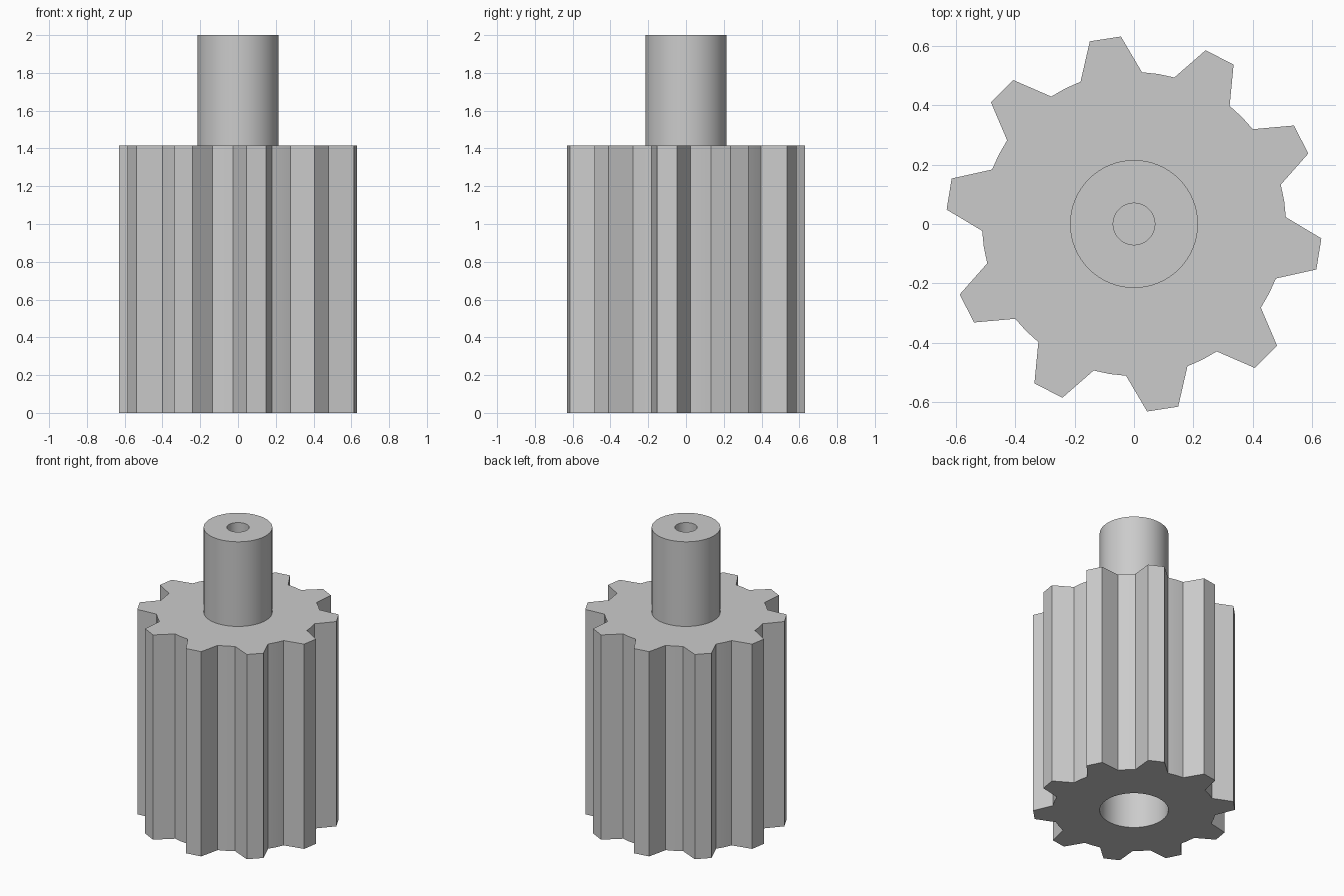
import bpy
import bmesh
from math import cos, sin, radians

cube = bpy.data.objects.get("Cube")
if cube:
    bpy.data.objects.remove(cube, do_unlink=True)

# Sizes
TEETH = 10
GEAR_TOP = 1.415
SHAFT_TOP = 2.0
SHAFT_R = 0.215
HOLE_R = 0.07
ROOT_R, TIP_R = 0.511, 0.632
BORE_DEPTH = SHAFT_TOP - GEAR_TOP
HOLE_DEPTH = 0.25

# Material
steel = bpy.data.materials.new("plain_grey")
steel.use_nodes = True
grey = (0.6, 0.6, 0.6, 1.0)
steel.diffuse_color = grey
steel.node_tree.nodes["Principled BSDF"].inputs["Base Color"].default_value = grey


def ring(angles, radii, z):
    """Closed loop of points around the z axis."""
    return [(r * cos(radians(a)), r * sin(radians(a)), z)
            for a, r in zip(angles, radii)]


def loft(name, rings):
    """Skin consecutive rings and cap both ends."""
    bm = bmesh.new()
    loops = [[bm.verts.new(p) for p in pts] for pts in rings]
    for low, high in zip(loops, loops[1:]):
        for i in range(len(low)):
            bm.faces.new((low[i - 1], low[i], high[i], high[i - 1]))
    bm.faces.new(loops[0][::-1])
    bm.faces.new(loops[-1])
    mesh = bpy.data.meshes.new(name)
    bm.to_mesh(mesh)
    bm.free()
    mesh.materials.append(steel)
    obj = bpy.data.objects.new(name, mesh)
    bpy.context.collection.objects.link(obj)
    bpy.ops.object.select_all(action='DESELECT')
    obj.select_set(True)
    bpy.context.view_layer.objects.active = obj
    bpy.ops.object.shade_smooth_by_angle(angle=radians(20))
    return obj


# Toothed outline: root, tip, tip, root, then the middle of the gap
tooth = [(-11.8, ROOT_R), (-4.8, TIP_R), (4.8, TIP_R), (11.8, ROOT_R), (18, ROOT_R)]
step = 360 / TEETH
outline = [(98.8 + t * step + a, r) for t in range(TEETH) for a, r in tooth]
angles = [a for a, r in outline]
radii = [r for a, r in outline]
bore = [SHAFT_R] * len(angles)

# Gear body with a blind bore in its underside
loft("gear_body", [
    ring(angles, bore, BORE_DEPTH),
    ring(angles, bore, 0),
    ring(angles, radii, 0),
    ring(angles, radii, GEAR_TOP),
])

# Round shaft with a small blind hole in its end
SIDES = 64
turn = [i * 360 / SIDES for i in range(SIDES)]
profile = [(SHAFT_R, GEAR_TOP - 0.05), (SHAFT_R, SHAFT_TOP),
           (HOLE_R, SHAFT_TOP), (HOLE_R, SHAFT_TOP - HOLE_DEPTH)]
loft("shaft", [ring(turn, [r] * SIDES, z) for r, z in profile])
